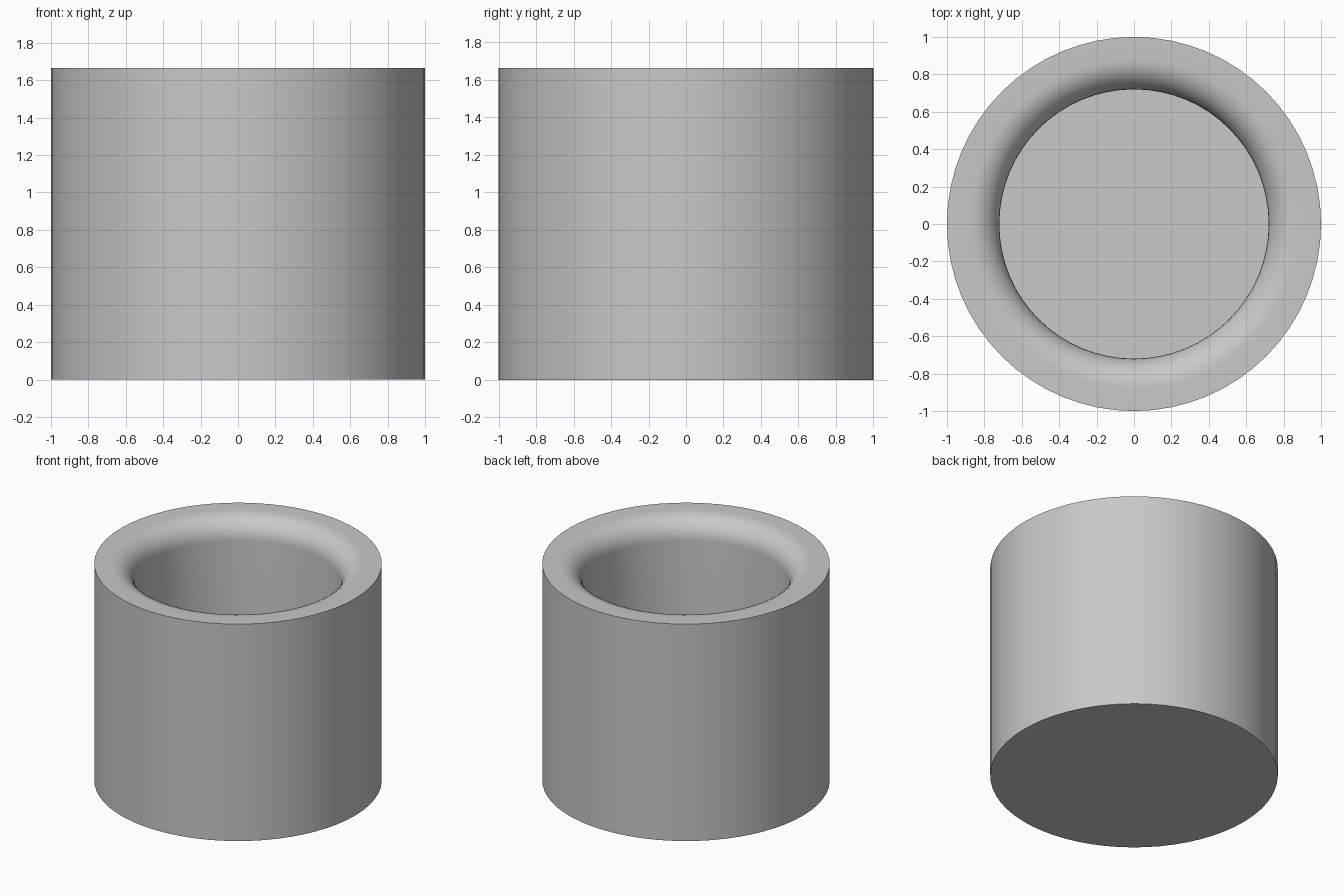
import bpy, bmesh, math

if "Cube" in bpy.data.objects:
    bpy.data.objects.remove(bpy.data.objects["Cube"])

SEGMENTS = 64
HEIGHT, OUTER, BORE, LIP, FLOOR = 1.665, 1.0, 0.72, 0.16, 0.25

grey = bpy.data.materials.new("light_grey")
grey.diffuse_color = (0.58, 0.58, 0.58, 1)
grey.use_nodes = True
grey.node_tree.nodes["Principled BSDF"].inputs["Base Color"].default_value = grey.diffuse_color

# Half section: base, outer wall, flat rim, rounded lip, bore, floor
profile = [(0, 0), (OUTER, 0), (OUTER, HEIGHT)]
for i in range(11):
    a = math.pi / 2 * (1 + i / 10)
    profile.append((BORE + LIP + LIP * math.cos(a), HEIGHT - LIP + LIP * math.sin(a)))
profile += [(BORE, FLOOR), (0, FLOOR)]

# Spin the section into a round cup
bm = bmesh.new()
verts = [bm.verts.new((r, 0, z)) for r, z in profile]
edges = [bm.edges.new(pair) for pair in zip(verts, verts[1:])]
bmesh.ops.spin(bm, geom=verts + edges, cent=(0, 0, 0), axis=(0, 0, 1),
               angle=2 * math.pi, steps=SEGMENTS, use_duplicate=False)
bmesh.ops.remove_doubles(bm, verts=bm.verts, dist=1e-4)
bmesh.ops.recalc_face_normals(bm, faces=bm.faces)
mesh = bpy.data.meshes.new("cup")
bm.to_mesh(mesh)
bm.free()
mesh.materials.append(grey)

cup = bpy.data.objects.new("cup", mesh)
bpy.context.collection.objects.link(cup)
bpy.context.view_layer.objects.active = cup
cup.select_set(True)
bpy.ops.object.shade_smooth_by_angle(angle=math.radians(30))
